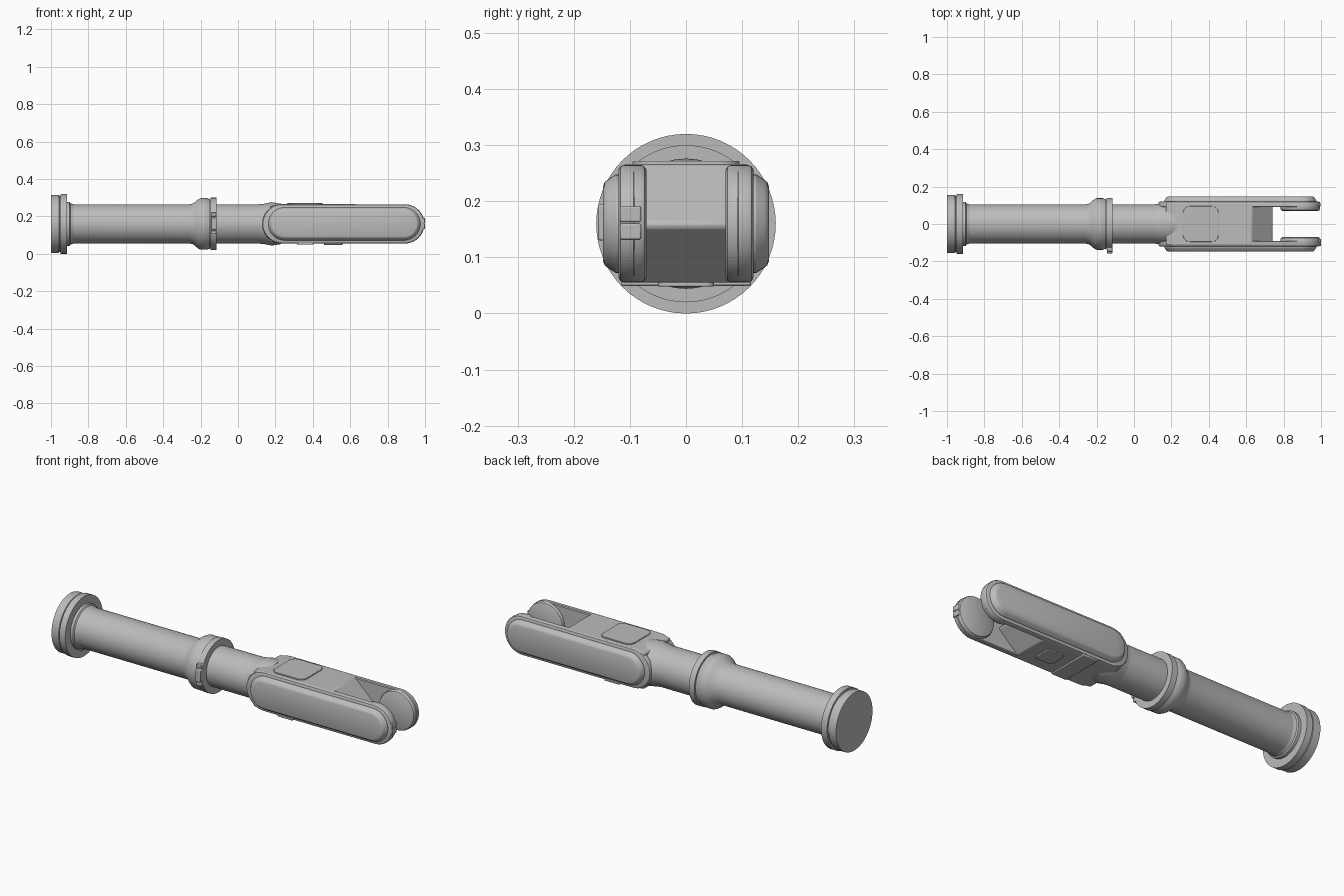
import bpy, bmesh, math
from mathutils import Vector

if "Cube" in bpy.data.objects:
    bpy.data.objects.remove(bpy.data.objects["Cube"])

MID = 0.16          # height of the long axis
grey = bpy.data.materials.new("light grey")
grey.use_nodes = True
colour = (0.5, 0.5, 0.5, 1)
grey.diffuse_color = colour
grey.node_tree.nodes["Principled BSDF"].inputs["Base Color"].default_value = colour


def finish(name, bm, bevel=0, segments=2):
    bmesh.ops.recalc_face_normals(bm, faces=bm.faces)
    mesh = bpy.data.meshes.new(name)
    bm.to_mesh(mesh)
    bm.free()
    mesh.materials.append(grey)
    obj = bpy.data.objects.new(name, mesh)
    bpy.context.collection.objects.link(obj)
    if bevel:
        mod = obj.modifiers.new("Bevel", "BEVEL")
        mod.width, mod.segments = bevel, segments
        mod.limit_method = "ANGLE"
    bpy.ops.object.select_all(action="DESELECT")
    obj.select_set(True)
    bpy.context.view_layer.objects.active = obj
    bpy.ops.object.shade_smooth_by_angle(angle=math.radians(32))
    return obj


def loft(name, rings, bevel=0):
    """Skin a list of closed point loops and cap both ends."""
    bm = bmesh.new()
    loops = [[bm.verts.new(p) for p in ring] for ring in rings]
    n = len(loops[0])
    for a, b in zip(loops, loops[1:]):
        for i in range(n):
            j = (i + 1) % n
            bm.faces.new((a[i], a[j], b[j], b[i]))
    bm.faces.new(loops[0])
    bm.faces.new(loops[-1][::-1])
    return finish(name, bm, bevel)


def lathe(name, profile, sides=64):
    rings = []
    for x, r in profile:
        angles = [math.tau * i / sides for i in range(sides)]
        rings.append([(x, r * math.cos(a), MID + r * math.sin(a)) for a in angles])
    return loft(name, rings)


def stadium(y, r, x0, x1, n=20):
    """Long round-ended loop at depth y, end centres x0 and x1."""
    pts = []
    for cx, start in ((x1, -math.pi / 2), (x0, math.pi / 2)):
        for i in range(n + 1):
            a = start + math.pi * i / n
            pts.append((cx + r * math.cos(a), y, MID + r * math.sin(a)))
    return pts


def box(name, low, high, corner=0, bevel=0):
    """Box with optionally rounded vertical corners."""
    bm = bmesh.new()
    bmesh.ops.create_cube(bm, size=1)
    low, high = Vector(low), Vector(high)
    for v in bm.verts:
        v.co = (low + high) / 2 + v.co * (high - low)
    if corner:
        upright = [e for e in bm.edges if abs(e.verts[0].co.z - e.verts[1].co.z) > 1e-4]
        bmesh.ops.bevel(bm, geom=upright, offset=corner, segments=6, profile=0.5, affect="EDGES")
    return finish(name, bm, bevel)


# Turned handle parts
lathe("end_cap", [(-1, .155), (-.958, .155), (-.955, .15), (-.95, .15), (-.95, .16),
                  (-.915, .16), (-.915, .117), (-.9, .117), (-.895, .11), (-.88, .105)])
lathe("handle_tube", [(-.93, .105), (-.26, .105), (-.24, .109), (-.212, .132), (-.2, .138),
                      (-.165, .138), (-.158, .134), (-.15, .134), (-.15, .105), (.24, .105)])
lathe("collar_ring", [(-.153, .125), (-.147, .125), (-.147, .14), (-.115, .14), (-.115, .1)])

# Small stepped latch on the front of the collar
box("collar_latch", (-.145, -.157, .13), (-.115, -.11, .195), bevel=.004)
for z in (.105, .2):
    box("latch_step", (-.145, -.146, z), (-.115, -.1, z + .02), bevel=.003)

# Fork body, tapering to a wedge between the arms
section = [(.17, .065), (.23, .055), (.63, .055), (.74, .153), (.74, .163), (.63, .266), (.23, .266), (.17, .255)]
loft("fork_body", [[(x, y, z) for x, z in section] for y in (-.112, .112)], bevel=.006)

# Swelling where the handle enters the fork
lathe("fork_neck", [(.1, .104), (.14, .108), (.18, .116), (.23, .108)])

# Arms with raised side pads and inner bosses
for side, s in (("front", -1), ("back", 1)):
    steps = [(.09, .101), (.094, .105), (.111, .105), (.117, .102), (.12, .096)]
    loft(side + "_arm", [stadium(s * y, r, .235, .892) for y, r in steps])
    pad = [(.115, .088), (.125, .088), (.139, .079), (.145, .074), (.148, .066)]
    loft(side + "_side_pad", [stadium(s * y, r, .25, .887) for y, r in pad])
    boss = [(.1, .105), (.08, .105), (.074, .102), (.07, .095)]
    loft(side + "_inner_boss", [stadium(s * y, r, .889, .89) for y, r in boss])

# Plates at the tip of the front arm
for z in (.132, .163):
    box("tip_plate", (.97, -.118, z), (1, -.08, z + .028), bevel=.003)

# Raised plates above and below the body
box("top_plate", (.262, -.095, .258), (.452, .095, .272), corner=.035, bevel=.002)
box("lower_band", (.315, -.116, .049), (.405, .116, .07), bevel=.004)
box("lower_plate", (.46, -.05, .048), (.56, .05, .065), corner=.015, bevel=.002)
